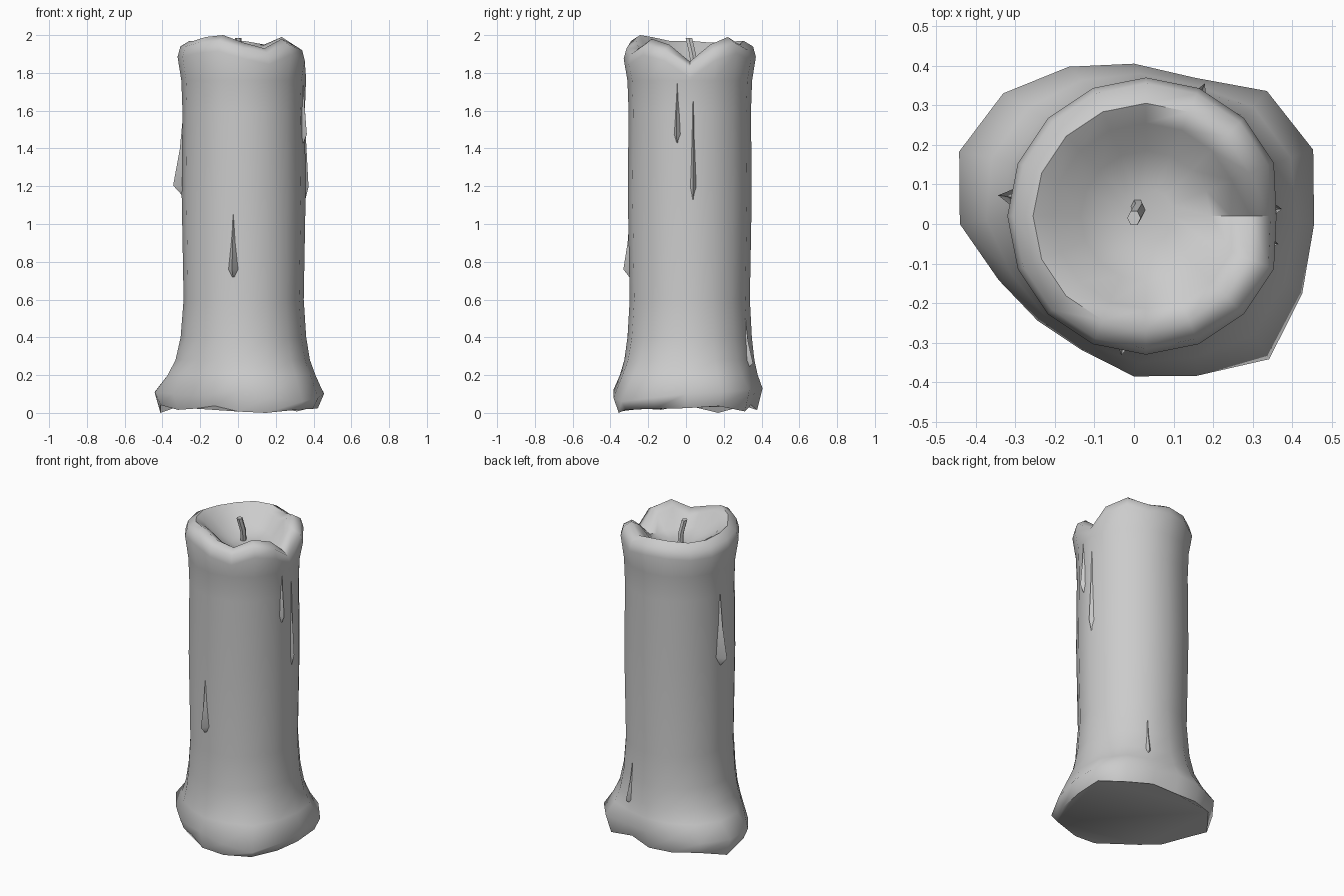
import bpy, bmesh
from math import sin, cos, pi, radians
from mathutils import Vector

cube = bpy.data.objects.get("Cube")
if cube:
    bpy.data.objects.remove(cube, do_unlink=True)

# One flat wax grey
wax = bpy.data.materials.new("wax_grey")
wax.use_nodes = True
GREY = (0.6, 0.6, 0.6, 1)
wax.diffuse_color = GREY
wax.node_tree.nodes["Principled BSDF"].inputs["Base Color"].default_value = GREY

N = 16
CENTRE = Vector((0.03, 0.02, 0))
# Per-angle outlines, counter-clockwise from +x
BASE = [.455, .49, .475, .40, .405, .43, .467, .478, .44, .37, .345, .345, .385, .415, .483, .46]
SKIRT_Z = [.10, .11, .12, .12, .13, .12, .11, .11, .11, .10, .09, .10, .12, .08, .06, .08]
RIM_Z = [1.86, 1.95, 1.99, 1.95, 1.97, 1.97, 1.96, 1.96, 1.97, 1.97, 1.99, 2.0, 1.96, 1.93, 1.98, 1.95]


def polar(i, r, z, c=CENTRE):
    a = 2 * pi * i / N
    return Vector((c.x + r * cos(a), c.y + r * sin(a), z))


def loft(name, rings, angle=60):
    """Skin equal-length rings, cap both ends, shade smooth."""
    bm = bmesh.new()
    rows = [[bm.verts.new(p) for p in ring] for ring in rings]
    for lo, hi in zip(rows, rows[1:]):
        for i in range(len(lo)):
            j = (i + 1) % len(lo)
            bm.faces.new((lo[i], lo[j], hi[j], hi[i]))
    bm.faces.new(rows[0][::-1])
    bm.faces.new(rows[-1])
    bmesh.ops.recalc_face_normals(bm, faces=bm.faces)
    mesh = bpy.data.meshes.new(name)
    bm.to_mesh(mesh)
    bm.free()
    mesh.materials.append(wax)
    obj = bpy.data.objects.new(name, mesh)
    bpy.context.collection.objects.link(obj)
    bpy.ops.object.select_all(action='DESELECT')
    obj.select_set(True)
    bpy.context.view_layer.objects.active = obj
    bpy.ops.object.shade_smooth_by_angle(angle=radians(angle))
    return obj


# Candle body: puddled skirt, straight column, melted rim and hollow
origin = Vector((0, 0, 0))
skirt = [polar(i, BASE[i], SKIRT_Z[i], origin) for i in range(N)]
foot = [polar(i, BASE[i] * .93, .025 + .018 * sin(2.5 * i), origin) for i in range(N)]
foot[13].z = foot[7].z = 0
rings = [foot, skirt]
for z, blend, r in ((.20, .5, .335), (.28, .22, .33), (.40, .06, .325)):
    rings.append([polar(i, r, z).lerp(Vector((skirt[i].x, skirt[i].y, z)), blend) for i in range(N)])
for z, r in ((.6, .318), (1.15, .328), (1.6, .324), (1.76, .33)):
    rings.append([polar(i, r, z) for i in range(N)])
for drop, r in ((.085, .35), (.03, .335), (0, .285), (.03, .235)):
    rings.append([polar(i, r - (.02 if i == 0 else 0), RIM_Z[i] - drop) for i in range(N)])
rings.append([polar(i, .165, 1.865 - .02 * cos(2 * pi * i / N)) for i in range(N)])
rings.append([polar(i, .07, 1.835) for i in range(N)])
loft("candle_body", rings)


# Wax runs: thin at the top, swollen at the lower end
def drip(name, degrees, top, bottom, width, reach):
    a = radians(degrees)
    out, side = Vector((cos(a), sin(a), 0)), Vector((-sin(a), cos(a), 0))
    span = top - bottom
    sections = []
    for t, w, d in ((0, .3, 0), (.45, .6, .35), (.88, 1, 1), (1, .4, .1)):
        mid = CENTRE + Vector((0, 0, top - span * t))
        sections.append([mid + out * (.30 if k else .322 + reach * d) + side * (width * w * k)
                         for k in (-1, 0, 1)])
    return loft(name, sections)


drip("left_drip", -12, 1.8, 1.43, .03, .02)
drip("left_long_drip", 3, 1.75, 1.12, .035, .022)
drip("right_drip", 172, 1.6, 1.15, .045, .055)
drip("front_drip", 260, 1.05, .72, .035, .035)
drip("back_drip", 66, .5, .23, .035, .045)

# Leaning wick
path = [(.008, .045, 1.82), (.012, .035, 1.9), (0, .015, 1.985)]
loft("wick", [[Vector(p) + Vector((.017 * cos(k * pi / 3), .02 * sin(k * pi / 3), 0)) for k in range(6)]
              for p in path], 40)
